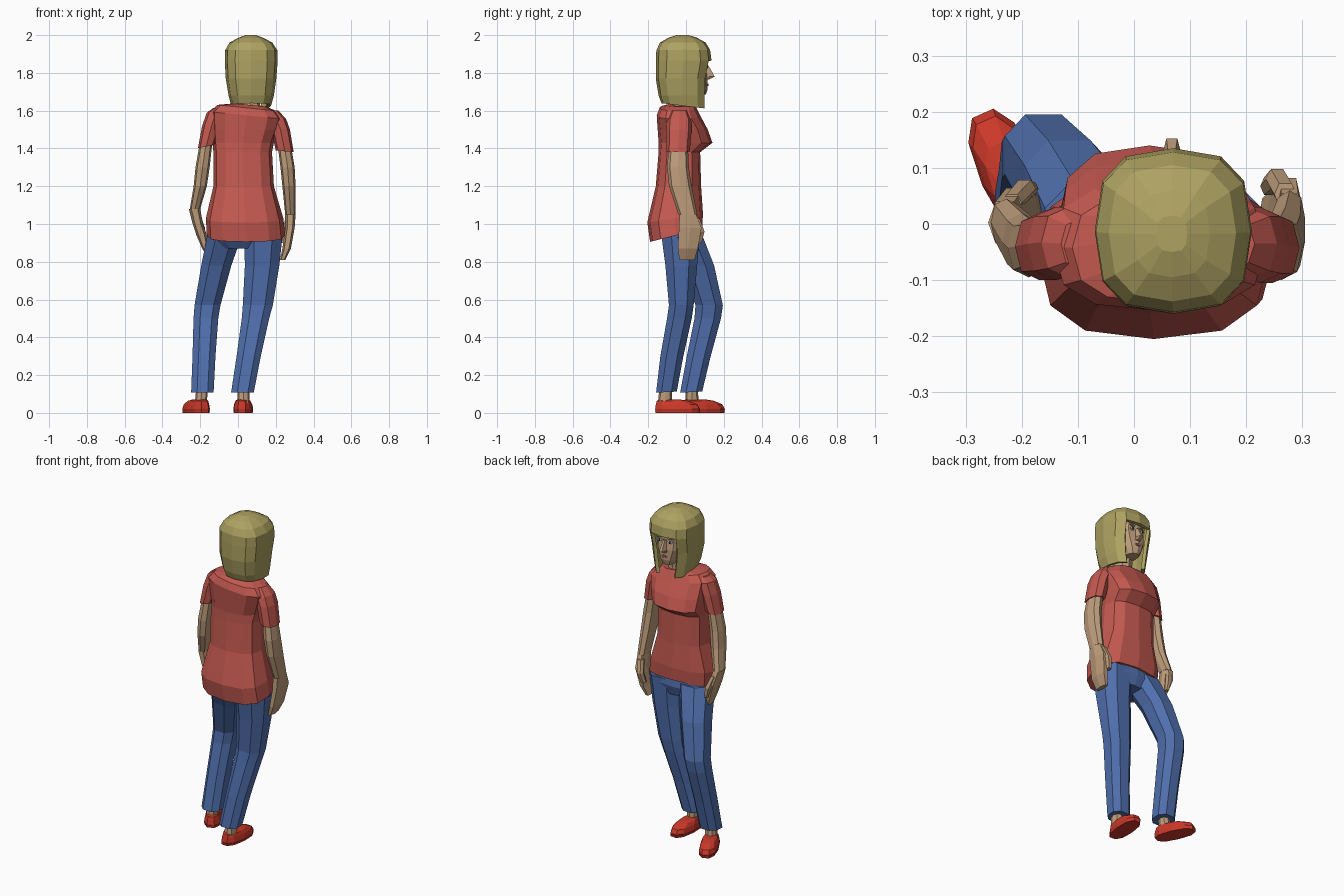
import bpy, bmesh, math
from mathutils import Matrix


def material(name, rgb):
    m = bpy.data.materials.new(name)
    m.diffuse_color = (*rgb, 1)
    return m


SKIN = material("skin", (0.52, 0.34, 0.20))
HAIR = material("blonde hair", (0.42, 0.36, 0.12))
SHIRT = material("shirt red", (0.55, 0.10, 0.08))
JEANS = material("denim blue", (0.08, 0.16, 0.42))
SHOE = material("shoe red", (0.60, 0.04, 0.022))
WHITE = material("eye white", (0.85, 0.85, 0.85))
DARK = material("pupil dark", (0.02, 0.02, 0.02))
LIP = material("lip pink", (0.45, 0.13, 0.10))


def spow(v, e):
    return math.copysign(abs(v) ** e, v)


def loft(name, mat, rings, n=8, e=0.85, caps=(True, True), keep=None, phase=0.0):
    """Skin rings of (z, x0, x1, y0, y1[, slope along y, slope along x])."""
    bm = bmesh.new()
    rows = []
    for z, x0, x1, y0, y1, *slope in rings:
        sy, sx = (slope + [0, 0])[:2]
        row = []
        for i in range(n):
            a = 2 * math.pi * (i + phase) / n
            dx = (x1 - x0) / 2 * spow(math.cos(a), e)
            dy = (y1 - y0) / 2 * spow(math.sin(a), e)
            row.append(bm.verts.new(((x0 + x1) / 2 + dx, (y0 + y1) / 2 + dy,
                                     z + sy * dy + sx * dx)))
        rows.append(row)
    for a, b in zip(rows, rows[1:]):
        for i in range(n):
            j = (i + 1) % n
            bm.faces.new((a[i], a[j], b[j], b[i]))
    if caps[0]:
        bm.faces.new(rows[0])
    if caps[1]:
        bm.faces.new(rows[-1])
    bmesh.ops.recalc_face_normals(bm, faces=bm.faces)
    if keep:
        drop = [f for f in bm.faces if not keep(f.calc_center_median())]
        bmesh.ops.delete(bm, geom=drop, context='FACES')
    me = bpy.data.meshes.new(name)
    bm.to_mesh(me)
    bm.free()
    me.materials.append(mat)
    ob = bpy.data.objects.new(name, me)
    bpy.context.collection.objects.link(ob)
    return ob


# Shirt body with flared hem and bust
loft("shirt", SHIRT, [
    (0.94, -0.165, 0.25, -0.19, 0.085, 0.25),
    (1.03, -0.17, 0.24, -0.205, 0.09, 0.15),
    (1.20, -0.13, 0.19, -0.16, 0.08),
    (1.38, -0.13, 0.18, -0.145, 0.075),
    (1.43, -0.135, 0.19, -0.145, 0.14),
    (1.50, -0.14, 0.215, -0.15, 0.115),
    (1.575, -0.145, 0.235, -0.155, 0.075, 0, -0.1),
    (1.615, -0.11, 0.20, -0.14, 0.055, 0, -0.1),
    (1.63, -0.02, 0.15, -0.10, 0.045, 0, -0.1)], n=12, e=0.75)

# Sleeves
loft("sleeve_left", SHIRT, [
    (1.41, -0.212, -0.125, -0.10, 0.02, 0, 0.2), (1.52, -0.19, -0.09, -0.10, 0.03),
    (1.59, -0.165, -0.07, -0.095, 0.03), (1.615, -0.13, -0.06, -0.08, 0.01)])
loft("sleeve_right", SHIRT, [
    (1.385, 0.20, 0.295, -0.105, 0.02, 0, -0.1), (1.50, 0.175, 0.275, -0.105, 0.03),
    (1.555, 0.15, 0.255, -0.10, 0.03), (1.60, 0.13, 0.215, -0.08, 0.01)])

# Bare arms, hands and thumbs
loft("arm_left", SKIN, [
    (1.44, -0.20, -0.135, -0.085, 0.01), (1.30, -0.225, -0.15, -0.095, 0.01),
    (1.20, -0.235, -0.165, -0.085, 0.02), (1.08, -0.255, -0.20, -0.04, 0.045)])
loft("hand_left", SKIN, [
    (1.08, -0.26, -0.20, -0.04, 0.045), (1.00, -0.24, -0.185, -0.035, 0.07),
    (0.94, -0.22, -0.165, -0.03, 0.06), (0.86, -0.185, -0.155, -0.02, 0.045)], n=6)
loft("thumb_left", SKIN, [
    (1.05, -0.235, -0.20, 0.02, 0.055), (0.98, -0.215, -0.175, 0.045, 0.08),
    (0.92, -0.195, -0.17, 0.05, 0.075)], n=6)
loft("arm_right", SKIN, [
    (1.42, 0.21, 0.28, -0.09, 0.01), (1.30, 0.225, 0.30, -0.10, 0.015),
    (1.20, 0.235, 0.305, -0.09, 0.03), (1.05, 0.25, 0.305, -0.04, 0.06)])
loft("hand_right", SKIN, [
    (1.05, 0.25, 0.305, -0.04, 0.06), (0.98, 0.25, 0.30, -0.045, 0.09),
    (0.87, 0.235, 0.28, -0.05, 0.07), (0.81, 0.222, 0.25, -0.04, 0.05)], n=6)
loft("thumb_right", SKIN, [
    (1.03, 0.25, 0.29, 0.03, 0.075), (0.96, 0.235, 0.275, 0.06, 0.10),
    (0.90, 0.225, 0.255, 0.05, 0.085)], n=6)

# Jeans
loft("jeans_hips", JEANS, [
    (0.87, -0.10, 0.19, -0.09, 0.06), (0.93, -0.162, 0.24, -0.135, 0.08),
    (1.03, -0.14, 0.21, -0.15, 0.07)], n=12, e=0.75)
loft("jeans_leg_left", JEANS, [
    (0.11, -0.252, -0.125, -0.035, 0.09, 0.05), (0.30, -0.245, -0.115, 0.0, 0.135),
    (0.50, -0.24, -0.10, 0.04, 0.19), (0.57, -0.235, -0.088, 0.045, 0.20),
    (0.78, -0.20, -0.03, -0.03, 0.155), (0.96, -0.165, 0.035, -0.12, 0.085)], phase=0.5)
loft("jeans_leg_right", JEANS, [
    (0.11, -0.04, 0.088, -0.162, -0.045, 0.05), (0.30, -0.012, 0.125, -0.14, -0.01),
    (0.50, 0.015, 0.17, -0.105, 0.035), (0.57, 0.02, 0.19, -0.095, 0.045),
    (0.78, 0.03, 0.225, -0.115, 0.065), (0.96, 0.025, 0.245, -0.14, 0.08)], phase=0.5)

# Ankles and slip-on shoes
loft("ankle_left", SKIN, [(0.04, -0.23, -0.165, -0.005, 0.07),
                          (0.14, -0.22, -0.16, 0.0, 0.06)])
loft("ankle_right", SKIN, [(0.04, -0.005, 0.06, -0.15, -0.075),
                           (0.14, 0.0, 0.06, -0.14, -0.075)])
for side, x, y, turn in (("left", -0.222, 0.09, 24), ("right", 0.028, -0.045, -4)):
    shoe = loft("shoe_" + side, SHOE, [
        (0.005, -0.048, 0.048, -0.118, 0.118), (0.02, -0.053, 0.053, -0.122, 0.122),
        (0.045, -0.048, 0.048, -0.118, 0.108), (0.064, -0.04, 0.04, -0.112, 0.06),
        (0.07, -0.03, 0.03, -0.10, 0.02)], n=10, e=0.8)
    shoe.data.transform(Matrix.Translation((x, y, 0)) @ Matrix.Rotation(math.radians(turn), 4, 'Z'))
    sole = loft("sole_" + side, SHOE, [
        (0.0, -0.05, 0.05, -0.12, 0.12), (0.012, -0.053, 0.053, -0.122, 0.122)], n=10, e=0.8)
    sole.data.transform(Matrix.Translation((x, y, 0)) @ Matrix.Rotation(math.radians(turn), 4, 'Z'))

# Neck, head and nose
loft("neck", SKIN, [(1.59, 0.0, 0.13, -0.08, 0.04), (1.64, 0.02, 0.115, -0.07, 0.035),
                    (1.75, 0.02, 0.11, -0.07, 0.045)])
loft("head", SKIN, [
    (1.685, 0.03, 0.105, -0.02, 0.105), (1.715, 0.01, 0.125, -0.07, 0.115),
    (1.78, -0.02, 0.155, -0.10, 0.115), (1.83, -0.025, 0.16, -0.11, 0.108),
    (1.92, -0.015, 0.15, -0.10, 0.11)], n=12, e=0.8)
loft("nose", SKIN, [(1.765, 0.05, 0.085, 0.09, 0.125), (1.78, 0.05, 0.085, 0.09, 0.156),
                    (1.84, 0.058, 0.076, 0.09, 0.12)], n=6)


# Facial details as thin plates
def plate(name, mat, x, y, z, w, h):
    return loft(name, mat, [(z - h / 2, x - w / 4, x + w / 4, y - 0.004, y + 0.004),
                            (z, x - w / 2, x + w / 2, y - 0.004, y + 0.004),
                            (z + h / 2, x - w / 4, x + w / 4, y - 0.004, y + 0.004)],
                n=4, e=0.3, phase=0.5)


for side, s in (("left", -1), ("right", 1)):
    plate("eye_" + side, WHITE, 0.067 + s * 0.036, 0.109, 1.832, 0.036, 0.018)
    plate("pupil_" + side, DARK, 0.067 + s * 0.036, 0.112, 1.832, 0.013, 0.014)
    plate("eyebrow_" + side, HAIR, 0.067 + s * 0.036, 0.110, 1.853, 0.04, 0.008)
plate("mouth", LIP, 0.067, 0.116, 1.738, 0.04, 0.014)

# Bobbed hair: full crown and fringe, open in front of the face
hair = loft("hair", HAIR, [
    (1.625, -0.035, 0.175, -0.13, 0.11, -0.12), (1.68, -0.05, 0.19, -0.145, 0.11),
    (1.77, -0.065, 0.203, -0.16, 0.115), (1.865, -0.07, 0.21, -0.16, 0.135),
    (1.92, -0.068, 0.208, -0.157, 0.128), (1.96, -0.045, 0.182, -0.138, 0.105),
    (1.985, 0.0, 0.135, -0.095, 0.06), (2.0, 0.04, 0.095, -0.05, 0.015)],
    n=12, e=0.72, caps=(False, True),
    keep=lambda c: c.z > 1.85 or c.y < 0.08 or abs(c.x - 0.068) > 0.06)
solid = hair.modifiers.new("thickness", 'SOLIDIFY')
solid.thickness = 0.02
solid.offset = -1
